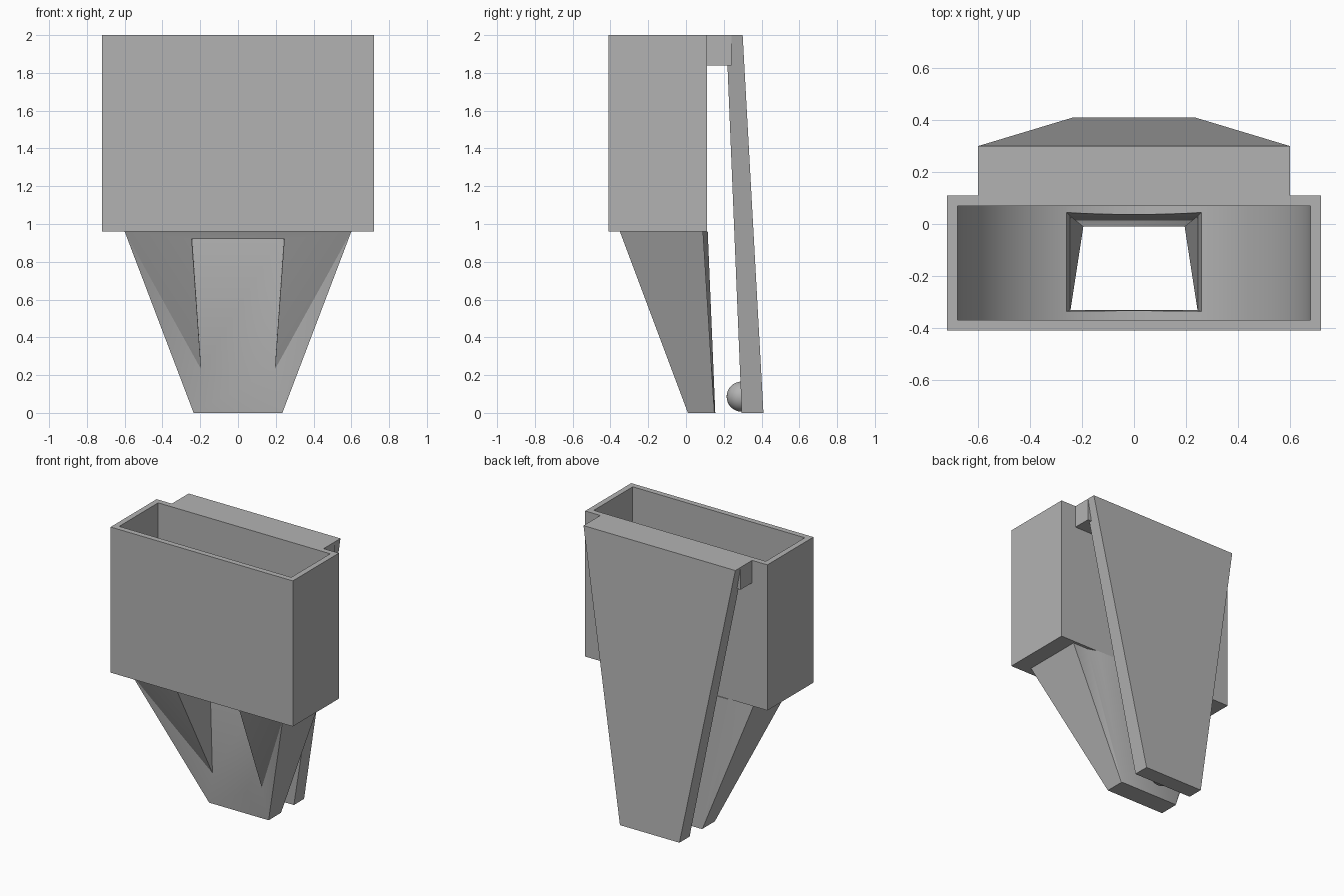
import bpy, bmesh
from math import cos, sin, pi, radians

old = bpy.data.objects.get("Cube")
if old:
    bpy.data.objects.remove(old, do_unlink=True)

grey = bpy.data.materials.new("plain_grey")
grey.use_nodes = True
colour = (0.45, 0.45, 0.45, 1)
grey.diffuse_color = colour
grey.node_tree.nodes["Principled BSDF"].inputs["Base Color"].default_value = colour


def make(name, verts, faces):
    """Mesh object from points and faces, with outward normals."""
    bm = bmesh.new()
    points = [bm.verts.new(v) for v in verts]
    for face in faces:
        bm.faces.new([points[i] for i in face])
    bmesh.ops.recalc_face_normals(bm, faces=bm.faces)
    mesh = bpy.data.meshes.new(name)
    bm.to_mesh(mesh)
    bm.free()
    mesh.materials.append(grey)
    obj = bpy.data.objects.new(name, mesh)
    bpy.context.collection.objects.link(obj)
    return obj


def skin(name, lower, upper):
    """Closed solid between two matching loops of points."""
    n = len(lower)
    sides = [(i, (i + 1) % n, (i + 1) % n + n, i + n) for i in range(n)]
    return make(name, lower + upper, sides + [range(n), range(n, 2 * n)])


def rect(half_x, y0, y1, z):
    return [(-half_x, y0, z), (half_x, y0, z), (half_x, y1, z), (-half_x, y1, z)]


def activate(obj):
    bpy.ops.object.select_all(action='DESELECT')
    obj.select_set(True)
    bpy.context.view_layer.objects.active = obj


def cut(obj, cutter):
    cutter.hide_render = True
    mod = obj.modifiers.new("cut", 'BOOLEAN')
    mod.operation, mod.solver, mod.object = 'DIFFERENCE', 'EXACT', cutter
    activate(obj)
    bpy.ops.object.modifier_apply(modifier=mod.name)
    bpy.data.objects.remove(cutter, do_unlink=True)


def smooth(obj, angle=30):
    activate(obj)
    bpy.ops.object.shade_smooth_by_angle(angle=radians(angle))


# Open hopper box with a half-round floor and a rectangular outlet
hopper = skin("hopper_box", rect(0.72, -0.41, 0.11, 0.96), rect(0.72, -0.41, 0.11, 2))
radius, steps = 0.68, 48
trough = [(-radius, 2.1)]
for i in range(steps + 1):
    a = pi + pi * i / steps
    trough.append((radius * cos(a), 1.68 + radius * sin(a)))
trough.append((radius, 2.1))
cut(hopper, skin("trough_cutter", [(x, -0.37, z) for x, z in trough],
                 [(x, 0.07, z) for x, z in trough]))
cut(hopper, skin("outlet_cutter", rect(0.243, -0.331, 0.028, 0.94),
                 rect(0.262, -0.337, 0.047, 1.07)))
smooth(hopper)

# Tapered chute: capitals are +x points, lower case their mirror images
corner = {
    "A": (0.6, -0.35, 0.96), "B": (0.245, -0.335, 0.92),
    "C": (0.195, -0.01, 0.23), "D": (0.235, 0.01, 0),
    "T": (0.245, -0.335, 0.96), "E": (0.245, 0.03, 0.96),
    "F": (0.6, 0.09, 0.96), "G": (0.235, 0.15, 0),
    "H": (0.48, 0.09, 0.96), "K": (0.4, 0.115, 0.96), "R": (0.23, 0.155, 0),
}
points = dict(corner)
points.update({k.lower(): (-x, y, z) for k, (x, y, z) in corner.items()})
one_side = ["ABC", "ACD", "ADGF", "BTEC", "FHG", "HKRG", "ATEKHF"]
spanning = ["AabB", "BbtT", "EecC", "CcdD", "DdgrRG", "KkrR", "AatT", "EekK"]
outlines = one_side + [f.lower() for f in one_side] + spanning
order = list(points)
chute = make("tapered_chute", list(points.values()),
             [[order.index(c) for c in f] for f in outlines])
smooth(chute)

# Belt clip: bridge, tapered tongue and rounded catch
skin("clip_bridge", rect(0.6, 0.11, 0.24, 1.84), rect(0.6, 0.11, 0.24, 2))
skin("clip_tongue", rect(0.235, 0.295, 0.41, 0), rect(0.6, 0.213, 0.3, 2))
bpy.ops.mesh.primitive_uv_sphere_add(segments=32, ring_count=16, radius=0.08,
                                     location=(0, 0.295, 0.086))
catch = bpy.context.object
catch.name = "clip_catch"
catch.data.materials.append(grey)
smooth(catch)
